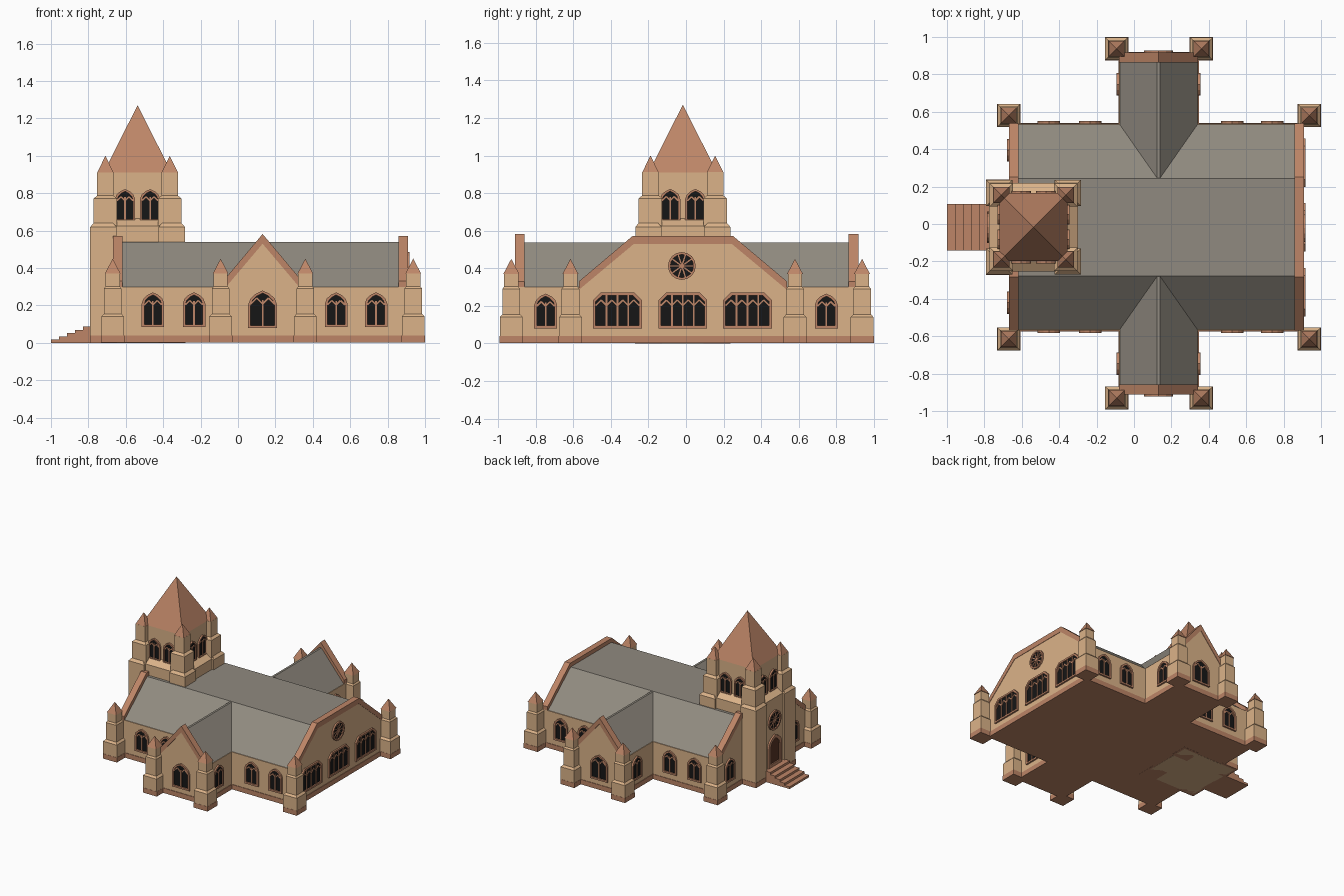
import bpy, bmesh, math
from mathutils import Matrix, Vector

if "Cube" in bpy.data.objects:
    bpy.data.objects.remove(bpy.data.objects["Cube"])

def material(name, rgb):
    m = bpy.data.materials.new(name)
    m.diffuse_color = (*rgb, 1)
    m.use_nodes = True
    m.node_tree.nodes["Principled BSDF"].inputs["Base Color"].default_value = m.diffuse_color
    return m

TAN = material("sandstone", (0.71, 0.45, 0.25))
RED = material("terracotta", (0.51, 0.235, 0.135))
ROOF = material("slate", (0.28, 0.255, 0.215))
GLASS = material("dark_glass", (0.008, 0.008, 0.008))
WOOD = material("door_wood", (0.10, 0.035, 0.018))
CY = -0.017             # centre line of nave and tower
TX = -0.537             # tower centre x

def finish(name, bm, mat):
    bmesh.ops.recalc_face_normals(bm, faces=bm.faces)
    me = bpy.data.meshes.new(name)
    bm.to_mesh(me)
    bm.free()
    me.materials.append(mat)
    ob = bpy.data.objects.new(name, me)
    bpy.context.collection.objects.link(ob)

def frame(origin, n):
    """Local axes: u along the wall, v up, third axis out of the wall."""
    n, z = Vector(n), Vector((0, 0, 1))
    M = Matrix((z.cross(n), z, n)).transposed().to_4x4()
    M.translation = origin
    return M

def add_prism(bm, M, pts, d0, d1):
    a = [bm.verts.new(M @ Vector((u, v, d0))) for u, v in pts]
    b = [bm.verts.new(M @ Vector((u, v, d1))) for u, v in pts]
    bm.faces.new(a)
    bm.faces.new(b)
    for i in range(len(a)):
        j = (i + 1) % len(a)
        bm.faces.new((a[i], a[j], b[j], b[i]))

def add_ring(bm, M, outer, inner, d0, d1):
    loops = [[bm.verts.new(M @ Vector((u, v, d))) for u, v in p]
             for p, d in ((outer, d0), (outer, d1), (inner, d1), (inner, d0))]
    for k in range(4):
        A, B = loops[k], loops[(k + 1) % 4]
        for i in range(len(A)):
            j = (i + 1) % len(A)
            bm.faces.new((A[i], A[j], B[j], B[i]))

def add_bar(bm, M, p, q, t, d1):
    p, q = Vector(p), Vector(q)
    s = (q - p).normalized() * t / 2
    s = Vector((-s.y, s.x))
    add_prism(bm, M, [p + s, q + s, q - s, p - s], 0, d1)

def prism(name, M, pts, d0, d1, mat):
    bm = bmesh.new()
    add_prism(bm, M, pts, d0, d1)
    finish(name, bm, mat)

def box(name, x0, x1, y0, y1, z0, z1, mat):
    prism(name, frame((0, 0, 0), (1, 0, 0)), [(y0, z0), (y1, z0), (y1, z1), (y0, z1)], x0, x1, mat)

def stack(name, x, y, stages, mat):
    """Square tower of (z, half width) levels; half width 0 makes a point."""
    bm = bmesh.new()
    prev = None
    for z, h in stages:
        c = [(-h, -h), (h, -h), (h, h), (-h, h)] if h else [(0, 0)]
        cur = [bm.verts.new((x + a, y + b, z)) for a, b in c]
        if prev is None:
            bm.faces.new(cur)
        else:
            for i in range(4):
                j = (i + 1) % 4
                top = [cur[j], cur[i]] if h else [cur[0]]
                bm.faces.new([prev[i], prev[j]] + top)
        prev = cur
    if len(prev) == 4:
        bm.faces.new(prev)
    finish(name, bm, mat)

# ---------- windows and door ----------
def arch(w, h):
    s = h - 0.5 * w
    side = [(w / 2, s), (0.42 * w, s + 0.22 * w), (0.25 * w, s + 0.38 * w)]
    return [(-w / 2, 0), (w / 2, 0)] + side + [(0, h)] + [(-u, v) for u, v in side[::-1]]

def wide(w, h):
    c = 0.04
    return [(-w / 2, 0), (w / 2, 0), (w / 2, h - c), (w / 2 - c, h), (c - w / 2, h), (-w / 2, h - c)]

def window(name, pos, n, w, h, outline=arch, lights=2, pane=GLASS, t=0.014):
    M = frame(pos, n)
    out = outline(w, h)
    inner = [(u * (1 - 2 * t / w), t + v * (1 - 2 * t / h)) for u, v in out]
    prism(name + "_pane", M, inner, -0.01, 0.003, pane)
    bm = bmesh.new()
    add_ring(bm, M, out, inner, -0.01, 0.013)
    if lights:
        lw = (w - 2 * t) / lights
        s, peak = h * 0.64, h * 0.64 + lw * 0.5
        peak = min(peak, h - t)
        for i in range(lights):
            u0 = -w / 2 + t + i * lw
            add_bar(bm, M, (u0, s), (u0 + lw / 2, peak), 0.008, 0.009)
            add_bar(bm, M, (u0 + lw / 2, peak), (u0 + lw, s), 0.008, 0.009)
            if i:
                add_bar(bm, M, (u0, t), (u0, h - t if lights > 2 else s + 0.02), 0.009, 0.01)
    finish(name + "_frame", bm, RED)

def rose(name, pos, n, r):
    M = frame(pos, n)
    circ = lambda q: [(q * math.cos(k * math.pi / 8), q * math.sin(k * math.pi / 8)) for k in range(16)]
    prism(name + "_pane", M, circ(r * 0.9), -0.01, 0.003, GLASS)
    bm = bmesh.new()
    add_ring(bm, M, circ(r), circ(r * 0.83), -0.01, 0.013)
    add_prism(bm, M, circ(r * 0.2), 0, 0.011)
    for k in range(10):
        a = k * math.pi / 5
        add_bar(bm, M, (0, 0), (r * 0.9 * math.cos(a), r * 0.9 * math.sin(a)), 0.007, 0.009)
    finish(name + "_tracery", bm, RED)

# ---------- nave and transept walls ----------
X0, X1, Y0, Y1 = -0.665, 0.905, -0.57, 0.537
TX0, TX1, TY0, TY1 = -0.08, 0.343, -0.908, 0.915
for name, a in (("nave", (X0, X1, Y0, Y1)), ("transept", (TX0, TX1, TY0, TY1))):
    box(name + "_walls", *a, 0.04, 0.30, TAN)
    e = 0.004
    box(name + "_plinth", a[0] - e, a[1] + e, a[2] - e, a[3] + e, 0.001, 0.04, RED)

# ---------- roofs, gables and copings ----------
AX, AY = frame((0, 0, 0), (1, 0, 0)), frame((0, 0, 0), (0, -1, 0))
nave = [(Y0, 0.295), (Y1, 0.295), (0.243, 0.54), (-0.277, 0.54)]
trans = [(TX0, 0.295), (TX1, 0.295), (0.14, 0.537), (0.123, 0.537)]
prism("nave_roof", AX, nave, -0.63, 0.87, ROOF)
prism("transept_roof", AY, trans, -0.88, 0.875, ROOF)
nave_cope = [(Y0, 0.285), (-0.277, 0.53), (0.243, 0.53), (Y1, 0.285),
             (Y1, 0.33), (0.25, 0.572), (-0.284, 0.572), (Y0, 0.33)]
trans_cope = [(TX0, 0.28), (0.1315, 0.53), (TX1, 0.28), (TX1, 0.33), (0.1315, 0.582), (TX0, 0.33)]
for side, a, b in (("west", X0, -0.62), ("east", 0.862, X1)):
    prism(side + "_gable_wall", AX, nave, a, b, TAN)
    prism(side + "_gable_coping", AX, nave_cope, a - 0.003, b + 0.003, RED)
for side, a, b in (("south", 0.862, -TY0), ("north", -TY1, -0.867)):
    prism(side + "_gable_wall", AY, trans, a, b, TAN)
    prism(side + "_gable_coping", AY, trans_cope, a - 0.003, b + 0.003, RED)

# ---------- corner buttresses with pinnacles ----------
spots = [(x, y) for x in (-0.67, 0.937) for y in (-0.615, 0.58)]
spots += [(x, y) for x in (-0.093, 0.36) for y in (-0.93, 0.937)]
for x, y in spots:
    stack("buttress_plinth", x, y, [(0.001, 0.0625), (0.04, 0.0625)], RED)
    stack("buttress", x, y, [(0.04, 0.061), (0.14, 0.061), (0.155, 0.047), (0.29, 0.047),
                             (0.302, 0.038), (0.375, 0.038)], TAN)
    stack("buttress_pinnacle", x, y, [(0.37, 0.042), (0.45, 0)], RED)

# ---------- tower ----------
stack("tower_core", TX, CY, [(0, 0.237), (0.625, 0.237), (0.665, 0.18), (0.91, 0.18)], TAN)
stack("tower_spire", TX, CY, [(0.91, 0.182), (1.27, 0)], RED)
for sx in (-1, 1):
    for sy in (-1, 1):
        lx, ly = TX + sx * 0.183, CY + sy * 0.183
        stack("tower_pier_plinth", lx, ly, [(0.0, 0.072), (0.04, 0.072)], RED)
        stack("tower_lower_pier", lx, ly, [(0.04, 0.07), (0.62, 0.07), (0.64, 0.052)], TAN)
        ux, uy = TX + sx * 0.172, CY + sy * 0.172
        stack("tower_upper_pier", ux, uy, [(0.6, 0.0625), (0.772, 0.0625), (0.787, 0.044), (0.912, 0.044)], TAN)
        stack("tower_pinnacle", ux, uy, [(0.91, 0.044), (1.0, 0)], RED)
for nx, ny in ((1, 0), (-1, 0), (0, 1), (0, -1)):
    for u in (-0.067, 0.067):
        window("belfry_window", (TX + nx * 0.18 - ny * u, CY + ny * 0.18 + nx * u, 0.65),
               (nx, ny, 0), 0.108, 0.172, t=0.012)

# ---------- entrance ----------
window("entrance_door", (TX - 0.237, CY, 0.085), (-1, 0, 0), 0.17, 0.25, lights=0, pane=WOOD, t=0.026)
rose("tower_rose", (TX - 0.237, CY, 0.45), (-1, 0, 0), 0.078)
for i in range(5):
    box("entrance_step", -1 + i * 0.043, -0.765, CY - 0.125, CY + 0.125, 0, 0.0175 * (i + 1), RED)

# ---------- nave and transept windows ----------
for x in (-0.455, -0.235, 0.525, 0.738):
    window("south_window", (x, Y0, 0.085), (0, -1, 0), 0.12, 0.185)
    window("north_window", (x, Y1, 0.085), (0, 1, 0), 0.12, 0.185)
window("south_transept_window", (0.1315, TY0, 0.08), (0, -1, 0), 0.155, 0.2)
window("north_transept_window", (0.1315, TY1, 0.08), (0, 1, 0), 0.155, 0.2)
for y in (-0.747, 0.747):
    window("transept_east_window", (TX1, y, 0.08), (1, 0, 0), 0.122, 0.185)
    window("transept_west_window", (TX0, y, 0.08), (-1, 0, 0), 0.122, 0.185)
for y in (-0.42, 0.395):
    window("west_window", (X0, y, 0.085), (-1, 0, 0), 0.12, 0.185)
for y in (-0.365, CY, 0.327):
    window("east_window", (X1, y, 0.08), (1, 0, 0), 0.26, 0.19, outline=wide, lights=4)
rose("east_rose", (X1, CY - 0.005, 0.412), (1, 0, 0), 0.074)
